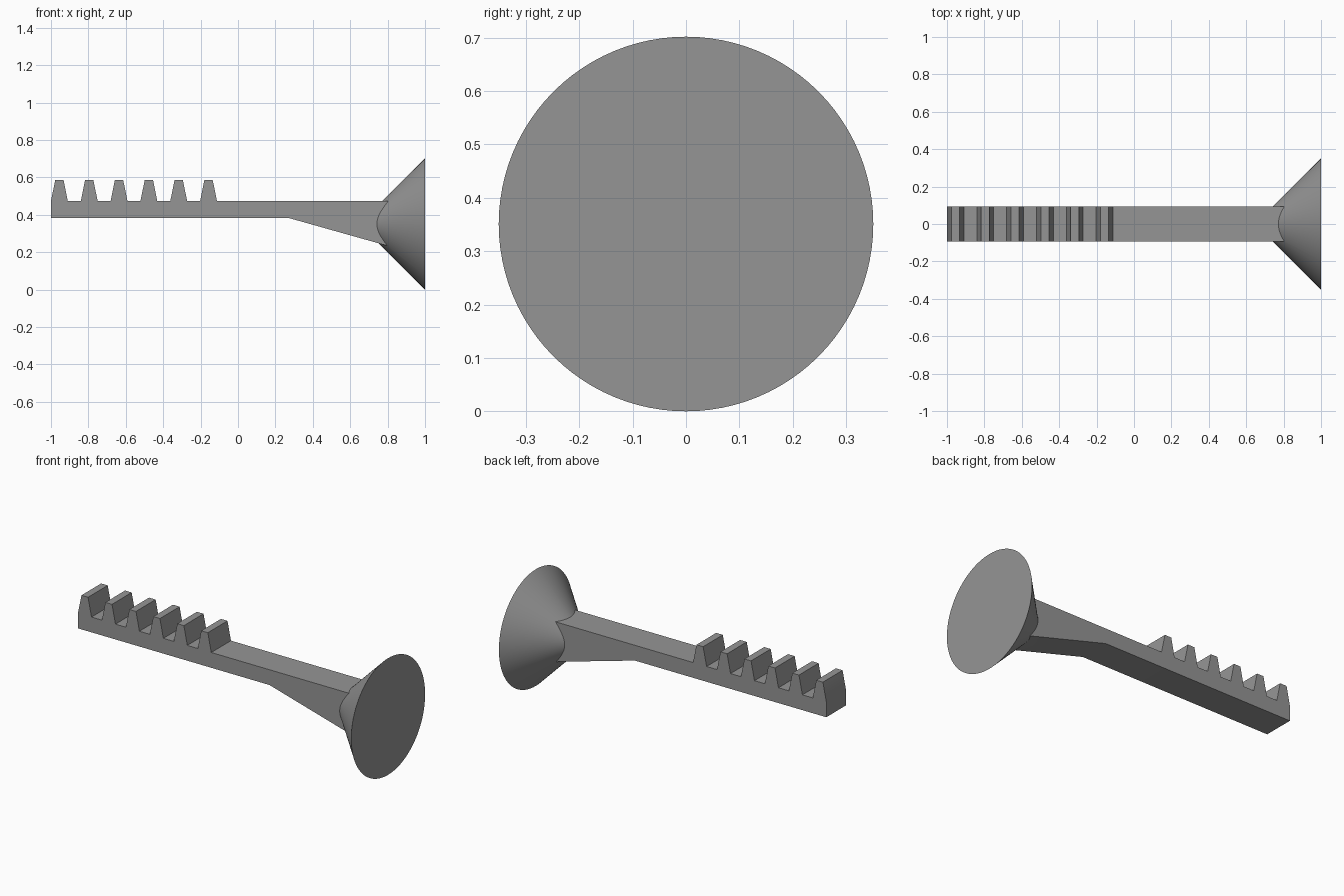
import bpy, bmesh, math
from mathutils import Matrix

if "Cube" in bpy.data.objects:
    bpy.data.objects.remove(bpy.data.objects["Cube"])

HALF_W = 0.0935      # half width of the arm
MID_Z = 0.351        # height of the cone axis
BOTTOM, DECK, TIP = 0.382, 0.474, 0.587
PITCH, TEETH = 0.1595, 6

grey = bpy.data.materials.new("mid grey")
grey.diffuse_color = (0.3, 0.3, 0.3, 1)
grey.use_nodes = True
grey.node_tree.nodes["Principled BSDF"].inputs["Base Color"].default_value = grey.diffuse_color


def make_object(name, bm):
    bmesh.ops.recalc_face_normals(bm, faces=bm.faces)
    mesh = bpy.data.meshes.new(name)
    bm.to_mesh(mesh)
    bm.free()
    mesh.materials.append(grey)
    obj = bpy.data.objects.new(name, mesh)
    bpy.context.collection.objects.link(obj)
    return obj


# Toothed arm: side profile with tapered teeth and a brace deepening to the cone
profile = []
for i in range(TEETH):
    x = -1 + i * PITCH
    profile += [(x, DECK), (x + 0.023, TIP), (x + 0.067, TIP), (x + 0.09, DECK)]
profile += [(0.84, DECK), (0.84, 0.223), (0.275, BOTTOM), (-1, BOTTOM)]

bm = bmesh.new()
side = bm.faces.new([bm.verts.new((x, -HALF_W, z)) for x, z in profile])
ext = bmesh.ops.extrude_face_region(bm, geom=[side])
bmesh.ops.translate(bm, vec=(0, 2 * HALF_W, 0),
                    verts=[v for v in ext["geom"] if isinstance(v, bmesh.types.BMVert)])
arm = make_object("toothed_arm_with_cone", bm)

# Cone head: apex buried in the arm, flat disc facing +x
bm = bmesh.new()
bmesh.ops.create_cone(bm, cap_ends=True, segments=96, radius1=MID_Z, radius2=0, depth=0.351,
                      matrix=Matrix.Translation((1 - 0.351 / 2, 0, MID_Z))
                      @ Matrix.Rotation(-math.pi / 2, 4, 'Y'))
cone = make_object("cone_head", bm)

# Fuse both parts into one clean shell
union = arm.modifiers.new("fuse", 'BOOLEAN')
union.operation = 'UNION'
union.solver = 'EXACT'
union.object = cone
bpy.context.view_layer.objects.active = arm
arm.select_set(True)
bpy.ops.object.modifier_apply(modifier=union.name)
bpy.data.objects.remove(cone)
bpy.ops.object.shade_smooth_by_angle(angle=math.radians(20))
